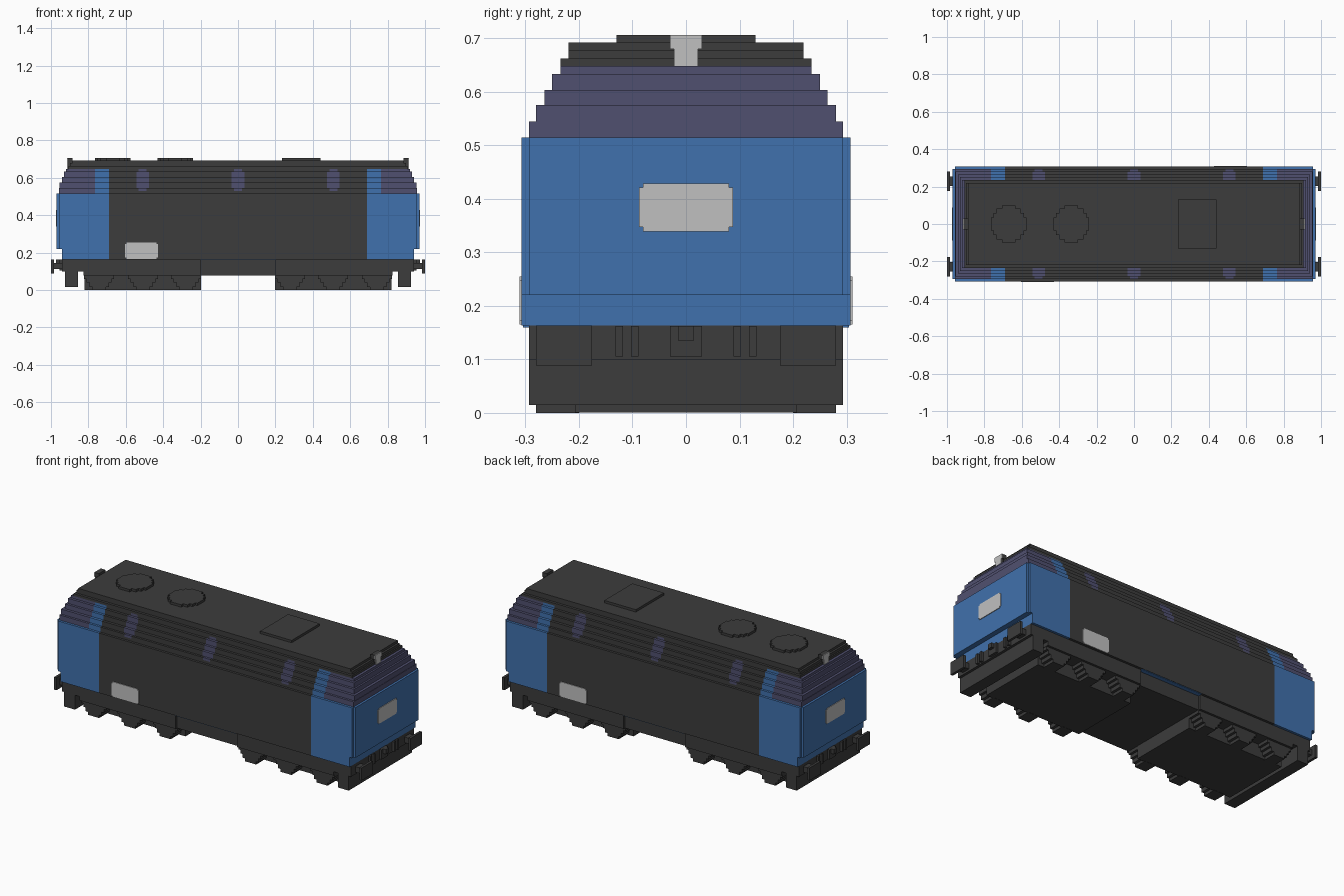
import bpy
import bmesh
from mathutils import Vector

if "Cube" in bpy.data.objects:
    bpy.data.objects.remove(bpy.data.objects["Cube"], do_unlink=True)


def material(name, rgb):
    m = bpy.data.materials.new(name)
    m.use_nodes = True
    lin = [((c / 255 + 0.055) / 1.055) ** 2.4 for c in rgb] + [1.0]
    m.diffuse_color = lin
    m.node_tree.nodes["Principled BSDF"].inputs["Base Color"].default_value = lin
    return m


DARK, BLUE, WINDOW, GREY = range(4)
MATS = [material("charcoal", (60, 60, 60)), material("blue", (64, 113, 173)),
        material("window_purple", (80, 80, 112)), material("light_grey", (192, 192, 192))]


def finish(name, bm):
    bmesh.ops.recalc_face_normals(bm, faces=bm.faces[:])
    mesh = bpy.data.meshes.new(name)
    bm.to_mesh(mesh)
    bm.free()
    for m in MATS:
        mesh.materials.append(m)
    ob = bpy.data.objects.new(name, mesh)
    bpy.context.collection.objects.link(ob)
    return ob


def box(name, x, y, z, colour=DARK, cuts=(), rule=None):
    """Box from (low, high) ranges; cut at x positions and coloured by a rule on |x|."""
    bm = bmesh.new()
    bmesh.ops.create_cube(bm, size=1)
    for v in bm.verts:
        v.co = Vector([r[0] + (r[1] - r[0]) * (c + 0.5) for r, c in zip((x, y, z), v.co)])
    for c in cuts:
        bmesh.ops.bisect_plane(bm, geom=bm.verts[:] + bm.edges[:] + bm.faces[:],
                               plane_co=(c, 0, 0), plane_no=(1, 0, 0))
    for f in bm.faces:
        f.material_index = rule(abs(f.calc_center_median().x)) if rule else colour
    return finish(name, bm)


def prism(name, points, axis, low, high, colour=DARK):
    """Extrude a 2D outline along the given axis index."""
    bm = bmesh.new()

    def place(p, d):
        co = list(p)
        co.insert(axis, d)
        return bm.verts.new(co)
    a = [place(p, low) for p in points]
    b = [place(p, high) for p in points]
    bm.faces.new(a)
    bm.faces.new(b)
    for i in range(len(a)):
        j = (i + 1) % len(a)
        bm.faces.new((a[i], a[j], b[j], b[i]))
    for f in bm.faces:
        f.material_index = colour
    return finish(name, bm)


def stepped(cx, cy, halves):
    """Outline of nested centred rectangles given as (half width, half height)."""
    q = []
    for i, (w, h) in enumerate(halves):
        q.append((w, h))
        if i + 1 < len(halves):
            q.append((halves[i + 1][0], h))
    pts = q + [(-u, v) for u, v in reversed(q)]
    pts += [(-u, -v) for u, v in q] + [(u, -v) for u, v in reversed(q)]
    return [(cx + u, cy + v) for u, v in pts]


# Body sides: blue cab ends, dark middle
def body_rule(x):
    return BLUE if x > 0.69 else DARK


for name, hx, z0, z1 in (("body_lower", 0.94, 0.163, 0.22), ("body_upper", 0.957, 0.22, 0.515)):
    box(name, (-hx, hx), (-0.307, 0.307), (z0, z1), cuts=(-0.69, 0.69), rule=body_rule)

# Stepped roof with window bands: half length, half width, z range, window half width
LAYERS = ((0.957, 0.293, 0.515, 0.53, 0), (0.957, 0.293, 0.53, 0.545, 0.022),
          (0.955, 0.28, 0.545, 0.575, 0.034), (0.94, 0.264, 0.575, 0.603, 0.034),
          (0.93, 0.25, 0.603, 0.633, 0.034), (0.92, 0.235, 0.633, 0.648, 0.022))
for i, (hx, hy, z0, z1, win) in enumerate(LAYERS):
    cuts = [s * c for s in (-1, 1) for c in (0.69, 0.765)]
    if win:
        cuts += [c + s * win for c in (-0.51, 0, 0.51) for s in (-1, 1)]

    def roof_rule(x, win=win):
        if x > 0.765:
            return WINDOW
        if x > 0.69:
            return BLUE
        return WINDOW if x < win or abs(x - 0.51) < win else DARK
    box(f"roof_step_{i + 1}", (-hx, hx), (-hy, hy), (z0, z1), cuts=cuts, rule=roof_rule)
for i, (hx, hy, z0, z1) in enumerate(((0.905, 0.235, 0.648, 0.662), (0.897, 0.22, 0.662, 0.678),
                                      (0.885, 0.22, 0.678, 0.692))):
    box(f"roof_cap_{i + 1}", (-hx, hx), (-hy, hy), (z0, z1))

# Roof fans and hatch
DISC = ((0.095, 0.035), (0.082, 0.06), (0.064, 0.082), (0.036, 0.1))
for i, x in enumerate((-0.67, -0.335)):
    prism(f"roof_fan_{i + 1}", stepped(x, 0, DISC), 2, 0.692, 0.706)
box("roof_hatch", (0.235, 0.44), (-0.13, 0.13), (0.692, 0.706))

# Grey side panels, one per side at opposite ends
for s, name in ((-1, "front"), (1, "back")):
    outline = stepped(s * 0.517, 0.21, ((0.088, 0.037), (0.08, 0.045)))
    prism(name + "_side_panel", outline, 1, s * 0.306, s * 0.311, GREY)

# Underframe
box("middle_frame", (-0.2, 0.2), (-0.28, 0.28), (0.077, 0.161))
box("body_underside", (-0.2, 0.2), (-0.305, 0.305), (0.16, 0.1635), BLUE)

LAMP = ((-0.022, 0.648), (0.022, 0.648), (0.022, 0.68), (0.03, 0.68),
        (0.03, 0.706), (-0.03, 0.706), (-0.03, 0.68), (-0.022, 0.68))
WHEEL = ((0.08, 0.02), (0.066, 0.04), (0.052, 0.062), (0.036, 0.079))
for s, end in ((-1, "right"), (1, "left")):
    def ends(a, b, s=s):
        return tuple(sorted((s * a, s * b)))

    # Cab end panel, nose plate and top lamp
    box(end + "_end_panel", ends(0.95, 0.97), (-0.293, 0.293), (0.22, 0.515), BLUE)
    plate = stepped(0, 0.384, ((0.088, 0.037), (0.08, 0.045)))
    prism(end + "_nose_plate", plate, 0, s * 0.969, s * 0.974, GREY)
    prism(end + "_lamp_housing", LAMP, 0, s * 0.884, s * 0.91)
    prism(end + "_lamp_face", LAMP, 0, s * 0.91, s * 0.914, GREY)

    # Bogie frame, buffer beam and plough
    box(end + "_bogie_side_frame", ends(0.2, 0.825), (-0.293, 0.293), (0.077, 0.163))
    box(end + "_buffer_beam", ends(0.825, 0.94), (-0.293, 0.293), (0.1, 0.163))
    box(end + "_plough", ends(0.855, 0.925), (-0.293, 0.293), (0.015, 0.1))
    box(end + "_bogie", ends(0.197, 0.82), (-0.207, 0.207), (0.001, 0.08))
    for i, x in enumerate((0.278, 0.508, 0.743)):
        for t, side in ((-1, "front"), (1, "back")):
            prism(f"{end}_{side}_wheel_{i + 1}", stepped(s * x, 0.079, WHEEL),
                  1, t * 0.2, t * 0.28)

    # Coupler, hoses and buffers
    box(end + "_coupler", ends(0.93, 0.955), (-0.03, 0.03), (0.105, 0.162))
    box(end + "_coupler_hook", ends(0.95, 0.972), (-0.015, 0.015), (0.135, 0.162))
    for t, side in ((-1, "front"), (1, "back")):
        for i, y in enumerate((0.096, 0.125)):
            box(f"{end}_{side}_hose_{i + 1}", ends(0.93, 0.955),
                (t * y - 0.007, t * y + 0.007), (0.105, 0.162))
        box(f"{end}_{side}_buffer_shaft", ends(0.935, 0.988),
            (t * 0.228 - 0.025, t * 0.228 + 0.025), (0.112, 0.145))
        prism(f"{end}_{side}_buffer_plate",
              stepped(t * 0.228, 0.126, ((0.052, 0.037),)), 0, s * 0.985, s * 1.0)
